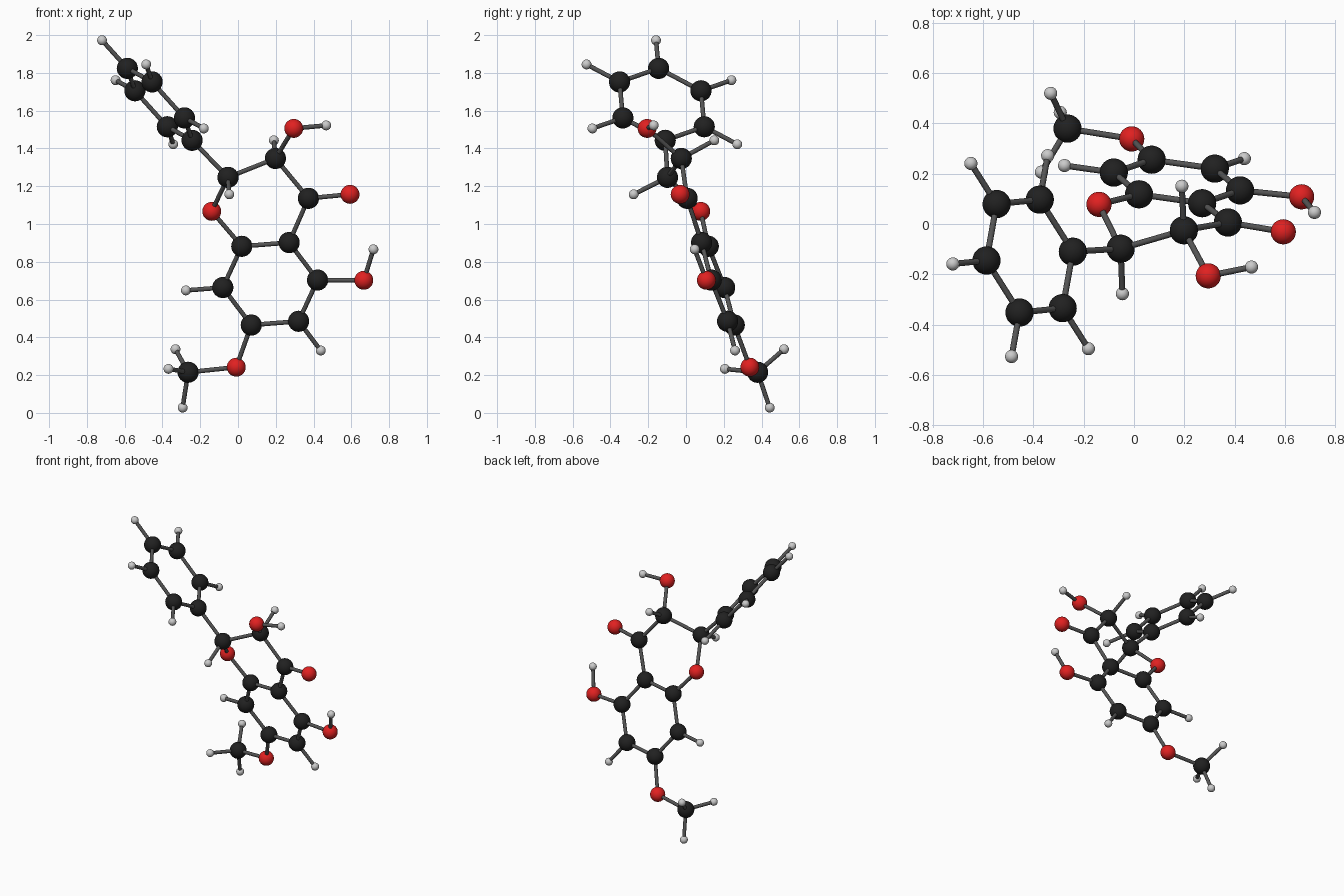
import bpy
from math import cos, sin, pi
from mathutils import Vector

if "Cube" in bpy.data.objects:
    bpy.data.objects.remove(bpy.data.objects["Cube"])

SHIFT = Vector((0, -0.006, -0.007))
RADIUS = {"carbon": 0.056, "oxygen": 0.05, "hydrogen": 0.026}
BOND_RADIUS = 0.012


def material(name, color):
    m = bpy.data.materials.new(name)
    m.diffuse_color = (*color, 1)
    m.use_nodes = True
    m.node_tree.nodes["Principled BSDF"].inputs["Base Color"].default_value = m.diffuse_color
    return m


MATS = {
    "carbon": material("carbon_black", (0.015, 0.015, 0.015)),
    "oxygen": material("oxygen_red", (0.75, 0.015, 0.015)),
    "hydrogen": material("hydrogen_grey", (0.55, 0.55, 0.55)),
    "bond": material("bond_grey", (0.09, 0.09, 0.09)),
}
KINDS = {"C": "carbon", "O": "oxygen", "H": "hydrogen"}
atoms = {}
bonds = []


def finish(name, kind):
    ob = bpy.context.object
    ob.name = name
    ob.data.materials.append(MATS[kind])
    bpy.ops.object.shade_smooth_by_angle()


def six_ring(prefix, centre, u, v, hydrogens):
    """Flat six-carbon ring spanned by u and v, with outward hydrogens."""
    centre, u, v = Vector(centre), Vector(u), Vector(v)
    for k in range(6):
        d = u * cos(k * pi / 3) + v * sin(k * pi / 3)
        atoms[f"C_{prefix}{k}"] = centre + d
        bonds.append((f"C_{prefix}{k}", f"C_{prefix}{(k + 1) % 6}"))
        if k in hydrogens:
            atoms[f"H_{prefix}{k}"] = centre + d * 1.78
            bonds.append((f"C_{prefix}{k}", f"H_{prefix}{k}"))


# Upper side ring and lower fused ring
six_ring("side", (-0.4145, -0.1215, 1.6405), (0.1715, 0.0175, -0.1905),
         (-0.0525, 0.2488, -0.0271), (1, 2, 3, 4, 5))
six_ring("base", (0.1705, 0.175, 0.6905), (-0.1505, -0.051, 0.1985),
         (0.2027, -0.0704, 0.1374), (3, 5))

# Remaining atoms: name -> position, bonded neighbours
extra = {
    "C_link": ((-0.053, -0.092, 1.254), ["C_side0"]),
    "H_link": ((-0.046, -0.271, 1.164), ["C_link"]),
    "O_ring": ((-0.139, 0.084, 1.074), ["C_link", "C_base0"]),
    "C_top": ((0.198, -0.019, 1.354), ["C_link"]),
    "H_top": ((0.19, 0.156, 1.45), ["C_top"]),
    "O_top": ((0.295, -0.2, 1.513), ["C_top"]),
    "H_top_hydroxyl": ((0.467, -0.165, 1.529), ["O_top"]),
    "C_ketone": ((0.373, 0.012, 1.143), ["C_top", "C_base1"]),
    "O_ketone": ((0.593, -0.025, 1.164), ["C_ketone"]),
    "O_base": ((0.666, 0.114, 0.709), ["C_base2"]),
    "H_base_hydroxyl": ((0.717, 0.052, 0.873), ["O_base"]),
    "O_methoxy": ((-0.009, 0.344, 0.249), ["C_base4"]),
    "C_methyl": ((-0.264, 0.385, 0.222), ["O_methoxy"]),
    "H_methyl_a": ((-0.331, 0.525, 0.344), ["C_methyl"]),
    "H_methyl_b": ((-0.368, 0.212, 0.24), ["C_methyl"]),
    "H_methyl_c": ((-0.293, 0.449, 0.035), ["C_methyl"]),
}
for name, (pos, neighbours) in extra.items():
    atoms[name] = Vector(pos)
    bonds += [(name, n) for n in neighbours]

# Atom balls
for name, pos in atoms.items():
    kind = KINDS[name[0]]
    bpy.ops.mesh.primitive_uv_sphere_add(segments=32, ring_count=16,
                                         radius=RADIUS[kind], location=pos + SHIFT)
    finish(kind + name[1:], kind)

# Bond sticks
for a, b in bonds:
    p, q = atoms[a] + SHIFT, atoms[b] + SHIFT
    bpy.ops.mesh.primitive_cylinder_add(vertices=16, radius=BOND_RADIUS,
                                        depth=(q - p).length, location=(p + q) / 2,
                                        rotation=(q - p).to_track_quat("Z", "Y").to_euler())
    finish(f"bond_{a}_to_{b}".lower(), "bond")
